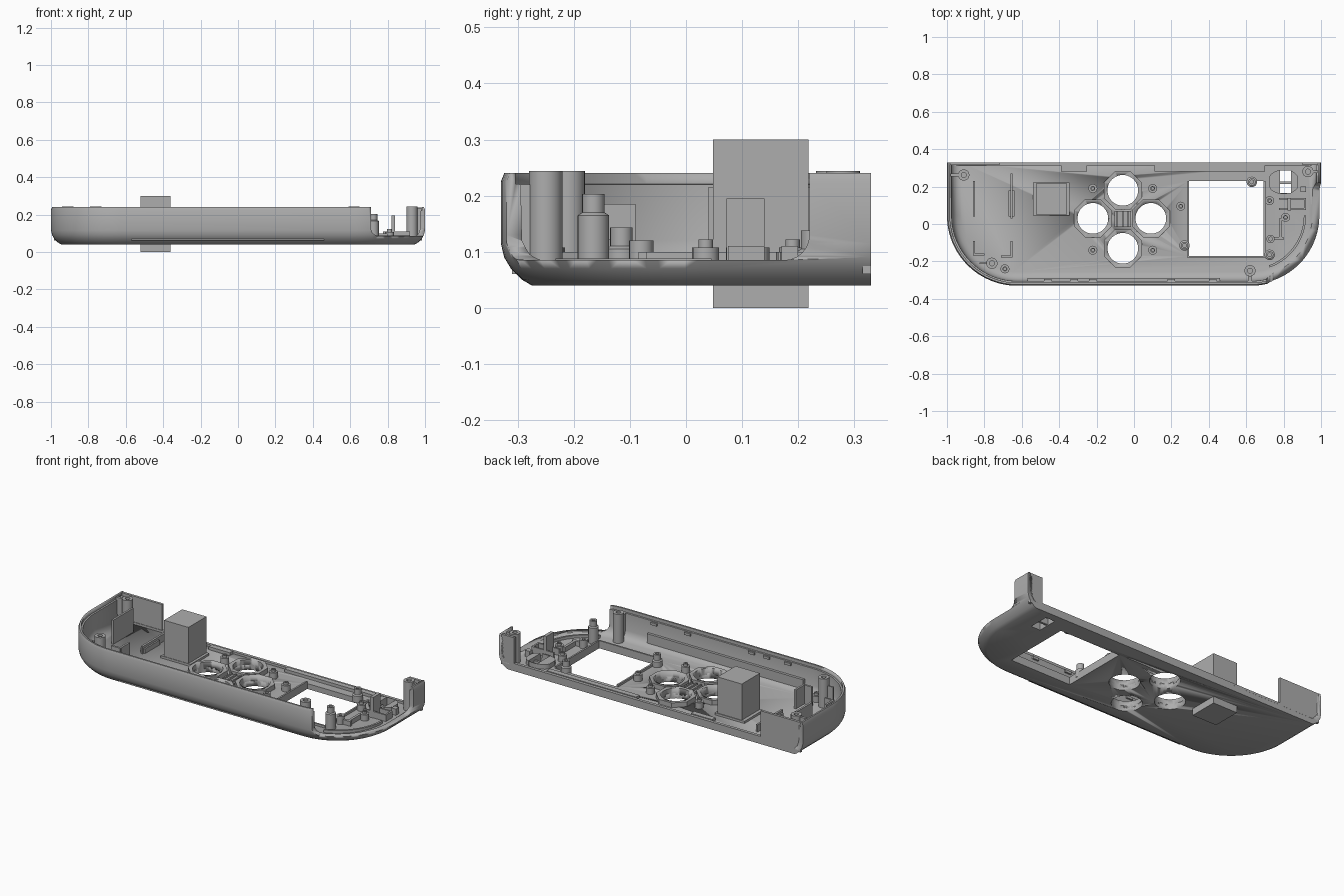
import bpy, bmesh, math
from mathutils import Vector

if "Cube" in bpy.data.objects:
    bpy.data.objects.remove(bpy.data.objects["Cube"])

grey = bpy.data.materials.new("shell_grey")
grey.diffuse_color = (0.42, 0.42, 0.42, 1)
grey.use_nodes = True
grey.node_tree.nodes["Principled BSDF"].inputs["Base Color"].default_value = grey.diffuse_color


def finish(name, bm, smooth=True):
    bmesh.ops.recalc_face_normals(bm, faces=bm.faces)
    me = bpy.data.meshes.new(name)
    bm.to_mesh(me)
    bm.free()
    me.materials.append(grey)
    ob = bpy.data.objects.new(name, me)
    bpy.context.collection.objects.link(ob)
    if smooth:
        bpy.ops.object.select_all(action='DESELECT')
        bpy.context.view_layer.objects.active = ob
        ob.select_set(True)
        bpy.ops.object.shade_smooth_by_angle(angle=math.radians(32))
    return ob


def loft(name, rings, smooth=True):
    bm = bmesh.new()
    rows = [[bm.verts.new(p) for p in r] for r in rings]
    n = len(rows[0])
    for a, b in zip(rows, rows[1:]):
        for i in range(n):
            j = (i + 1) % n
            bm.faces.new((a[i], a[j], b[j], b[i]))
    bm.faces.new(rows[0])
    bm.faces.new(rows[-1])
    return finish(name, bm, smooth)


def box(name, x0, x1, y0, y1, z0, z1):
    ring = [(x0, y0), (x1, y0), (x1, y1), (x0, y1)]
    return loft(name, [[(x, y, z) for x, y in ring] for z in (z0, z1)], False)


def lathe(name, x, y, profile, n=24, turn=0.0):
    """Stack of (radius, z) rings, capped at both ends."""
    return loft(name, [[(x + r * math.cos(turn + math.tau * i / n),
                         y + r * math.sin(turn + math.tau * i / n), z)
                        for i in range(n)] for r, z in profile])


def cut(ob, cutters):
    for c in cutters:
        m = ob.modifiers.new("cut", 'BOOLEAN')
        m.operation, m.solver, m.object = 'DIFFERENCE', 'EXACT', c
    bpy.context.view_layer.update()
    dg = bpy.context.evaluated_depsgraph_get()
    me = bpy.data.meshes.new_from_object(ob.evaluated_get(dg))
    ob.modifiers.clear()
    ob.data = me


def outline(inset, z, back=0.33):
    """D-shaped outline: flat back, two large rounded front corners."""
    r, pts = 0.375, [(-1 + inset, back, z)]
    for cx, a0 in ((-1 + r, 180), (1 - r, 270)):
        for k in range(25):
            a = math.radians(a0 + 90 * k / 24)
            pts.append((cx + (r - inset) * math.cos(a),
                        -0.33 + r + (r - inset) * math.sin(a), z))
    return pts + [(1 - inset, back, z)]


# Shell tray with rounded lower edge and open back
shell = loft("shell_tray", [outline(i, z) for i, z in (
    (0.055, 0.04), (0.038, 0.05), (0.018, 0.07), (0.006, 0.09),
    (0, 0.115), (0, 0.225), (0.006, 0.24))])
hollow = loft("hollow_cutter", [outline(i, z, 0.4) for i, z in (
    (0.075, 0.072), (0.052, 0.08), (0.036, 0.095), (0.027, 0.12),
    (0.025, 0.22), (0.016, 0.221), (0.016, 0.3))])

# Opening in the right end wall, rounded at its lower corners
bm = bmesh.new()
bmesh.ops.create_cube(bm, size=1)
for v in bm.verts:
    v.co = Vector((0.955, -0.09, 0.2425)) + Vector(
        (v.co.x * 0.49, v.co.y * 0.62, v.co.z * 0.315))
edges = [e for e in bm.edges if all(v.co.z < 0.1 for v in e.verts) and
         (all(v.co.x < 0.8 for v in e.verts) or all(v.co.y > 0.1 for v in e.verts))]
bmesh.ops.bevel(bm, geom=edges, offset=0.045, segments=6, profile=0.5, affect='EDGES')
opening = finish("opening_cutter", bm)

# Floor openings: four buttons, stick window, small slot
buttons = [(-0.06, 0.18), (0.09, 0.03), (-0.06, -0.13), (-0.22, 0.03)]
holes = [lathe("button_cutter", x, y, [(0.082, 0), (0.082, 0.3)], 40) for x, y in buttons]
window = box("window_cutter", 0.295, 0.692, -0.172, 0.23, 0, 0.3)
slot = box("slot_cutter", 0.78, 0.84, 0.165, 0.285, 0, 0.3)
cut(shell, [hollow, opening, window, slot] + holes)

# Octagonal raised rims round the buttons
for (x, y), h in zip(buttons, holes):
    rim = lathe("button_rim", x, y, [(0.11, 0.06), (0.11, 0.1)], 8, math.pi / 8)
    cut(rim, [h])
box("button_hub", -0.105, -0.015, -0.015, 0.07, 0.06, 0.085)
for dx in (-0.03, 0, 0.03):
    box("hub_rib", -0.064 + dx, -0.056 + dx, -0.015, 0.07, 0.08, 0.095)

# Oval collar round the slot
bm_ring = []
for r, z in ((0.078, 0.06), (0.078, 0.1)):
    bm_ring.append([(0.8 + r * math.cos(math.tau * (i + .5) / 24),
                     0.225 + (-0.018 if i >= 12 else 0.018)
                     + 0.6 * r * math.sin(math.tau * (i + .5) / 24), z) for i in range(24)])
collar = loft("slot_collar", bm_ring)
cut(collar, [slot])
box("slot_bar", 0.78, 0.84, 0.215, 0.228, 0.045, 0.08)

for c in [hollow, opening, window, slot] + holes:
    bpy.data.objects.remove(c)

# Block passing through the floor, with its frame
box("through_block", -0.52, -0.36, 0.048, 0.218, 0, 0.3)
box("block_frame", -0.54, -0.345, 0.045, 0.222, 0.06, 0.085)

# Back edge: low rim, corner walls and ribs
box("back_rim", -0.95, 0.95, 0.312, 0.33, 0.06, 0.085)
box("left_corner_wall", -0.985, -0.72, 0.315, 0.33, 0.06, 0.238)
box("right_corner_wall", 0.9, 0.985, 0.315, 0.33, 0.06, 0.238)
box("back_rib", -0.39, -0.25, 0.28, 0.312, 0.06, 0.09)
box("back_rib", 0.11, 0.7, 0.28, 0.312, 0.06, 0.09)

# Tall screw bosses with pilot holes
for x, y, r in ((-0.91, 0.262, 0.03), (0.93, 0.28, 0.03),
                (-0.76, -0.21, 0.03), (0.62, -0.25, 0.03)):
    lathe("screw_boss", x, y, [(r, 0.06), (r, 0.244), (r * .45, 0.244), (r * .45, 0.18)])
box("boss_web", 0.61, 0.63, -0.31, -0.27, 0.07, 0.22)
box("boss_web", -0.825, -0.78, -0.215, -0.205, 0.07, 0.2)
box("boss_web", 0.955, 0.98, 0.273, 0.287, 0.07, 0.236)
box("boss_web", -0.98, -0.935, 0.255, 0.27, 0.07, 0.236)

# Short floor bosses
for x, y in ((-0.22, 0.19), (0.1, 0.19), (-0.22, -0.14), (0.1, -0.14),
             (0.25, 0.095), (0.725, 0.125), (0.81, 0.035), (-0.69, -0.24)):
    lathe("floor_boss", x, y, [(0.024, 0.06), (0.024, 0.108), (0.013, 0.108),
                               (0.013, 0.122), (0.007, 0.122), (0.007, 0.09)], 16)

# Stepped posts beside the stick window
for x, y, z in ((0.725, -0.165, 0.165), (0.27, -0.115, 0.105), (0.63, 0.225, 0.1)):
    lathe("stepped_post", x, y, [(0.028, 0.06), (0.028, z), (0.02, z + 0.005),
                                 (0.02, z + 0.038), (0.01, z + 0.038), (0.01, z)])
lathe("low_post", 0.73, -0.08, [(0.022, 0.06), (0.022, 0.12), (0.01, 0.12), (0.01, 0.09)], 16)

# Window edging
box("window_edge", 0.285, 0.295, -0.18, 0.23, 0.06, 0.085)
box("window_edge", 0.285, 0.70, -0.182, -0.172, 0.06, 0.085)
box("window_edge", 0.692, 0.702, -0.172, 0.23, 0.06, 0.085)

# Left end ribs and partition
for x, y0, y1, z in ((-0.855, 0.04, 0.23, 0.215), (-0.855, -0.16, -0.09, 0.15),
                     (-0.655, 0.03, 0.27, 0.115), (-0.655, -0.17, -0.09, 0.185)):
    box("left_rib", x - 0.006, x + 0.006, y0, y1, 0.06, z)
box("left_rib", -0.86, -0.8, -0.168, -0.158, 0.06, 0.15)
box("left_rib", -0.71, -0.65, -0.18, -0.168, 0.06, 0.185)
box("left_rib_tab", -0.67, -0.64, 0.04, 0.18, 0.06, 0.1)

# Front wall inner rail and clips
box("front_rail", -0.57, 0.46, -0.31, -0.288, 0.06, 0.145)
for x in (-0.46, -0.32, -0.22, 0.2, 0.42):
    box("front_clip", x - 0.02, x + 0.02, -0.312, -0.295, 0.2, 0.215)

# Right end holder, links and curved rib
box("holder_plate", 0.82, 0.84, 0.072, 0.14, 0.06, 0.195)
for y in (0.08, 0.135):
    box("holder_side", 0.775, 0.92, y - 0.005, y + 0.005, 0.06, 0.11)
box("holder_end", 0.91, 0.92, 0.08, 0.14, 0.06, 0.11)
box("holder_tab", 0.89, 0.92, 0.17, 0.2, 0.06, 0.11)
box("link_arm", 0.775, 0.79, -0.07, 0.03, 0.06, 0.1)
box("link_arm", 0.74, 0.8, -0.085, -0.07, 0.06, 0.1)


def arc(r, z):
    return [(0.625 + r * math.cos(math.radians(a)), 0.045 + r * math.sin(math.radians(a)), z)
            for a in range(-70, 1, 5)]


loft("curved_rib", [arc(0.295, z) + arc(0.283, z)[::-1] for z in (0.06, 0.088)])
